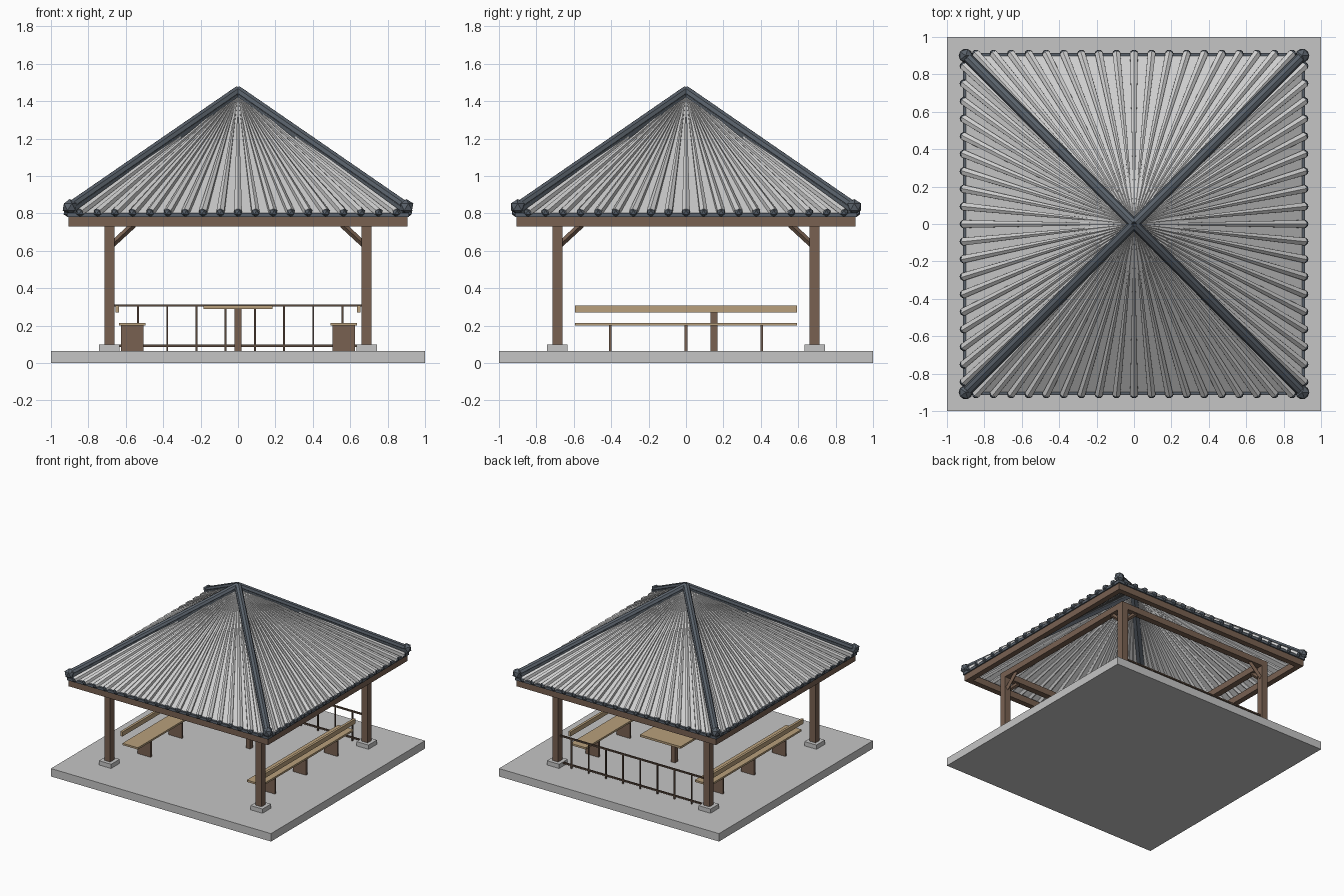
import bpy, bmesh
from mathutils import Vector, Matrix

if "Cube" in bpy.data.objects:
    bpy.data.objects.remove(bpy.data.objects["Cube"], do_unlink=True)


def material(name, r, g, b):
    m = bpy.data.materials.new(name)
    m.use_nodes = True
    m.diffuse_color = (r, g, b, 1)
    m.node_tree.nodes["Principled BSDF"].inputs["Base Color"].default_value = (r, g, b, 1)
    return m


CONCRETE = material("concrete", 0.56, 0.56, 0.56)
TILE = material("pale roof tile", 0.62, 0.62, 0.62)
SLATE = material("slate ridge", 0.10, 0.12, 0.145)
TIMBER = material("brown timber", 0.19, 0.12, 0.083)
RAILING = material("dark railing", 0.10, 0.065, 0.045)
PLANK = material("tan plank", 0.48, 0.35, 0.20)


def finish(bm, name, mat):
    bmesh.ops.recalc_face_normals(bm, faces=bm.faces)
    mesh = bpy.data.meshes.new(name)
    bm.to_mesh(mesh)
    bm.free()
    mesh.materials.append(mat)
    obj = bpy.data.objects.new(name, mesh)
    bpy.context.collection.objects.link(obj)


def add_box(bm, x0, x1, y0, y1, z0, z1):
    size = Vector((x1 - x0, y1 - y0, z1 - z0))
    centre = Vector((x0 + x1, y0 + y1, z0 + z1)) / 2
    bmesh.ops.create_cube(bm, size=1, matrix=Matrix.Translation(centre) @ Matrix.Diagonal(size).to_4x4())


def add_bar(bm, a, b, r0, r1, sides):
    # round or square bar between two points
    a, b = Vector(a), Vector(b)
    turn = (b - a).to_track_quat("Z", "Y").to_matrix().to_4x4()
    bmesh.ops.create_cone(bm, cap_ends=True, segments=sides, radius1=r0, radius2=r1,
                          depth=(b - a).length, matrix=Matrix.Translation((a + b) / 2) @ turn)


def add_ball(bm, centre, radius):
    bmesh.ops.create_icosphere(bm, subdivisions=1, radius=radius, matrix=Matrix.Translation(centre))


def box(name, mat, *bounds):
    bm = bmesh.new()
    add_box(bm, *bounds)
    finish(bm, name, mat)


def frame(name, mat, outer, width, z0, z1):
    # square ring of four beams
    bm = bmesh.new()
    inner = outer - width
    for s in (-1, 1):
        lo, hi = sorted((s * inner, s * outer))
        add_box(bm, -outer, outer, lo, hi, z0, z1)
        add_box(bm, lo, hi, -inner, inner, z0, z1)
    finish(bm, name, mat)


FLOOR = 0.065
POST = 0.688
CORNERS = [(sx, sy) for sx in (-1, 1) for sy in (-1, 1)]
box("floor_slab", CONCRETE, -1, 1, -1, 1, 0, FLOOR)

# Posts, footings and braces
footings, posts, braces = bmesh.new(), bmesh.new(), bmesh.new()
for sx, sy in CORNERS:
    x, y = sx * POST, sy * POST
    add_box(footings, x - 0.055, x + 0.055, y - 0.055, y + 0.055, FLOOR, 0.1)
    add_box(posts, x - 0.027, x + 0.027, y - 0.027, y + 0.027, 0.1, 0.78)
    add_bar(braces, (x, y, 0.62), (x - sx * 0.13, y, 0.74), 0.017, 0.017, 4)
    add_bar(braces, (x, y, 0.62), (x, y - sy * 0.13, 0.74), 0.017, 0.017, 4)
finish(footings, "post_footings", CONCRETE)
finish(posts, "posts", TIMBER)
finish(braces, "post_braces", TIMBER)

# Beams under the roof
frame("post_beams", TIMBER, POST + 0.025, 0.05, 0.73, 0.78)
frame("eave_beams", TIMBER, 0.905, 0.045, 0.73, 0.782)
frame("eave_tile_strip", SLATE, 0.915, 0.03, 0.782, 0.803)

# Roof covering: four slopes
EAVE, EAVE_Z, APEX = 0.905, 0.798, Vector((0, 0, 1.445))
bm = bmesh.new()
ring = [bm.verts.new((x * EAVE, y * EAVE, EAVE_Z)) for x, y in ((-1, -1), (1, -1), (1, 1), (-1, 1))]
top = bm.verts.new(APEX)
for i in range(4):
    bm.faces.new((ring[i], ring[(i + 1) % 4], top))
finish(bm, "roof_slopes", TILE)

# Tapered ribs fanning out from the apex, each with an end cap
ribs, caps = bmesh.new(), bmesh.new()
for quarter in range(4):
    spin = Matrix.Rotation(quarter * 1.5707963, 3, "Z")
    for i in range(-9, 10):
        end = spin @ Vector((i * 0.0938, -0.91, 0.806))
        add_bar(ribs, end, APEX, 0.024, 0.002, 6)
        add_ball(caps, end, 0.025)
finish(ribs, "roof_ribs", TILE)
finish(caps, "rib_end_caps", SLATE)

# Hip ridges with corner knobs
hips, knobs, stubs = bmesh.new(), bmesh.new(), bmesh.new()
for sx, sy in CORNERS:
    low = Vector((sx * 0.9, sy * 0.9, 0.835))
    high = Vector((0, 0, 1.455))
    drop = Vector((0, 0, -0.022))
    add_bar(hips, low, high, 0.027, 0.027, 8)
    add_bar(hips, low + drop, high + drop, 0.03, 0.03, 6)
    add_ball(knobs, low, 0.042)
    add_box(stubs, sx * 0.89 - 0.015, sx * 0.89 + 0.015, sy * 0.89 - 0.015, sy * 0.89 + 0.015, 0.77, 0.81)
finish(hips, "hip_ridges", SLATE)
finish(knobs, "corner_knobs", SLATE)
finish(stubs, "corner_stubs", TIMBER)

# Benches with backrests on both sides
for side, s in (("left", 1), ("right", -1)):
    def span(a, b):
        return sorted((s * a, s * b))
    box(side + "_bench_seat", PLANK, *span(0.495, 0.635), -0.593, 0.593, 0.2, 0.215)
    box(side + "_bench_back", PLANK, *span(0.635, 0.655), -0.593, 0.593, 0.27, 0.307)
    bm = bmesh.new()
    for y in (-0.405, 0, 0.405):
        add_box(bm, *span(0.505, 0.625), y - 0.008, y + 0.008, FLOOR, 0.2)
    finish(bm, side + "_bench_legs", TIMBER)

# Table
box("table_top", PLANK, -0.185, 0.185, -0.035, 0.335, 0.29, 0.307)
box("table_leg", TIMBER, -0.018, 0.018, 0.132, 0.168, FLOOR, 0.29)

# Railing along the back
bm = bmesh.new()
for z in (0.092, 0.308):
    add_box(bm, -0.665, 0.665, POST - 0.006, POST + 0.006, z - 0.006, z + 0.006)
for i in range(8):
    x = (i - 3.5) * 0.156 + 0.012
    add_box(bm, x - 0.005, x + 0.005, POST - 0.005, POST + 0.005, FLOOR, 0.308)
finish(bm, "back_railing", RAILING)
